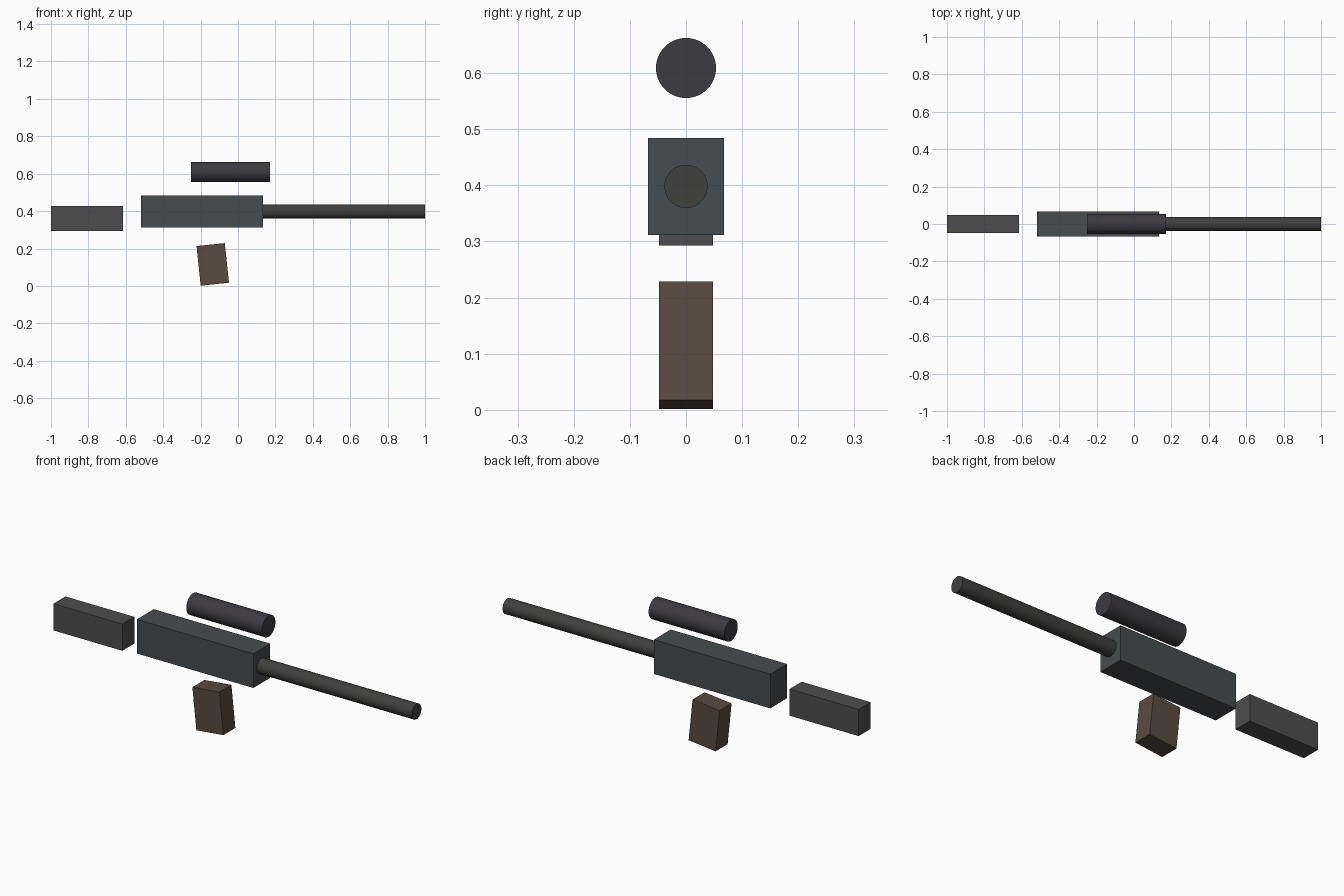
import bpy, math

if "Cube" in bpy.data.objects:
    bpy.data.objects.remove(bpy.data.objects["Cube"])


def paint(obj, name, color):
    obj.name = name
    mat = bpy.data.materials.new(name + "_paint")
    mat.diffuse_color = (*color, 1)
    mat.use_nodes = True
    mat.node_tree.nodes["Principled BSDF"].inputs["Base Color"].default_value = mat.diffuse_color
    obj.data.materials.append(mat)


def box(name, center, size, color, tilt=0):
    bpy.ops.mesh.primitive_cube_add(size=1, location=center)
    obj = bpy.context.object
    obj.scale = size
    bpy.ops.object.transform_apply(location=False, rotation=False, scale=True)
    obj.rotation_euler.y = tilt
    paint(obj, name, color)


def tube(name, x0, x1, z, radius, color):
    bpy.ops.mesh.primitive_cylinder_add(
        vertices=48, radius=radius, depth=x1 - x0,
        location=((x0 + x1) / 2, 0, z), rotation=(0, math.pi / 2, 0))
    obj = bpy.context.object
    bpy.ops.object.shade_smooth_by_angle(angle=math.radians(30))
    paint(obj, name, color)


# main body, floating rear stock and tilted grip
box("receiver", (-0.193, 0, 0.398), (0.652, 0.135, 0.173), (0.06, 0.072, 0.08))
box("stock", (-0.807, 0, 0.36), (0.386, 0.096, 0.135), (0.075, 0.075, 0.075))
box("grip", (-0.135, 0, 0.115), (0.152, 0.096, 0.213), (0.098, 0.069, 0.052), -0.105)

# barrel meeting the receiver front, and floating scope above
tube("barrel", 0.13, 1.0, 0.398, 0.0385, (0.05, 0.05, 0.048))
tube("scope", -0.252, 0.172, 0.609, 0.0535, (0.046, 0.043, 0.053))
